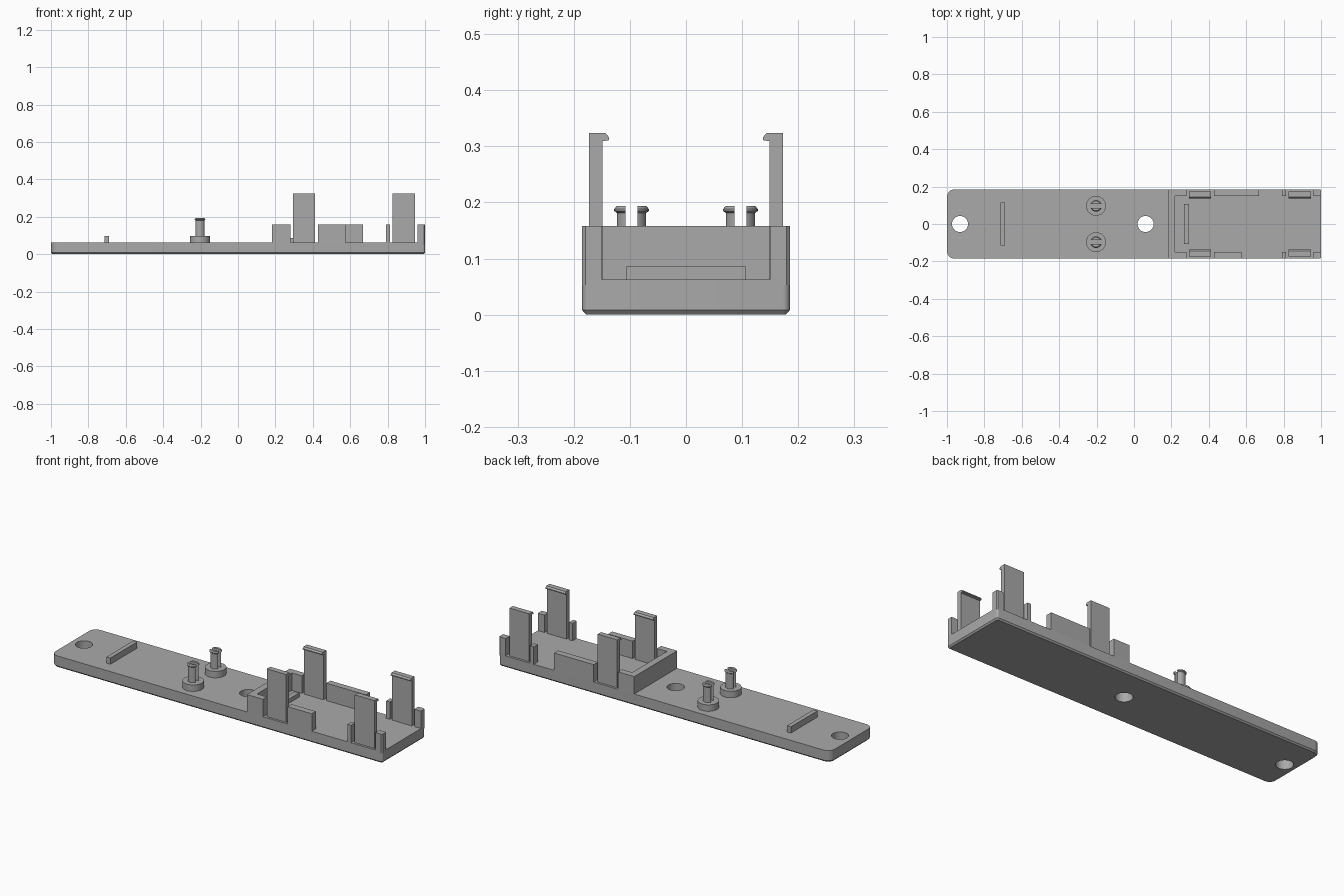
import bpy, bmesh, math
from mathutils import Vector

cube = bpy.data.objects.get("Cube")
if cube:
    bpy.data.objects.remove(cube, do_unlink=True)

grey = bpy.data.materials.new("plain grey plastic")
grey.use_nodes = True
COLOUR = (0.4, 0.4, 0.4, 1)
grey.diffuse_color = COLOUR
grey.node_tree.nodes["Principled BSDF"].inputs["Base Color"].default_value = COLOUR

FLOOR, WALL_TOP, EDGE, INNER = 0.063, 0.158, 0.185, 0.15
SINK = FLOOR - 0.01


def add_object(name, bm):
    bmesh.ops.recalc_face_normals(bm, faces=bm.faces)
    mesh = bpy.data.meshes.new(name)
    bm.to_mesh(mesh)
    bm.free()
    mesh.materials.append(grey)
    obj = bpy.data.objects.new(name, mesh)
    bpy.context.collection.objects.link(obj)
    return obj


def extrude(name, points, offset):
    """Closed 3D outline swept along an offset."""
    bm = bmesh.new()
    face = bm.faces.new([bm.verts.new(p) for p in points])
    result = bmesh.ops.extrude_face_region(bm, geom=[face])
    verts = [g for g in result["geom"] if isinstance(g, bmesh.types.BMVert)]
    bmesh.ops.translate(bm, verts=verts, vec=Vector(offset))
    return add_object(name, bm)


def box(name, x0, x1, y0, y1, z0, z1):
    outline = [(x0, y0, z0), (x1, y0, z0), (x1, y1, z0), (x0, y1, z0)]
    return extrude(name, outline, (0, 0, z1 - z0))


def lathe(name, profile, x, y, steps=32):
    """Solid of revolution from (radius, height) rings."""
    bm = bmesh.new()
    rings = [[bm.verts.new((x + r * math.cos(math.tau * i / steps),
                            y + r * math.sin(math.tau * i / steps), z))
              for i in range(steps)] for r, z in profile]
    for low, high in zip(rings, rings[1:]):
        for i in range(steps):
            j = (i + 1) % steps
            bm.faces.new((low[i], low[j], high[j], high[i]))
    bm.faces.new(rings[0][::-1])
    bm.faces.new(rings[-1])
    return add_object(name, bm)


def cut(obj, cutter):
    mod = obj.modifiers.new("cut", "BOOLEAN")
    mod.operation, mod.solver, mod.object = "DIFFERENCE", "EXACT", cutter
    bpy.context.view_layer.objects.active = obj
    bpy.ops.object.modifier_apply(modifier=mod.name)
    bpy.data.objects.remove(cutter, do_unlink=True)


def smooth(obj):
    bpy.ops.object.select_all(action="DESELECT")
    obj.select_set(True)
    bpy.context.view_layer.objects.active = obj
    bpy.ops.object.shade_smooth_by_angle(angle=math.radians(35))


# Base plate: rounded outline with a chamfer around the underside
def plate_ring(inset):
    ring = []
    corners = [(1, -1, 0.012, 270), (1, 1, 0.012, 0), (-1, 1, 0.04, 90), (-1, -1, 0.04, 180)]
    for sx, sy, radius, start in corners:
        cx, cy = sx * (1 - radius), sy * (EDGE - radius)
        for k in range(7):
            a = math.radians(start + 15 * k)
            r = radius - inset
            ring.append((cx + r * math.cos(a), cy + r * math.sin(a)))
    return ring


bm = bmesh.new()
layers = [[bm.verts.new((x, y, z)) for x, y in plate_ring(inset)]
          for inset, z in ((0.007, 0), (0, 0.008), (0, FLOOR))]
for low, high in zip(layers, layers[1:]):
    for i in range(len(low)):
        j = (i + 1) % len(low)
        bm.faces.new((low[i], low[j], high[j], high[i]))
bm.faces.new(layers[0][::-1])
bm.faces.new(layers[-1])
base = add_object("base_plate", bm)
for hole_x in (-0.93, 0.062):
    cut(base, lathe("hole_cutter", [(0.043, -0.1), (0.043, 0.2)], hole_x, 0))
smooth(base)

# Low ribs across the plate
box("outer_rib", -0.714, -0.69, -0.115, 0.115, SINK, 0.097)
box("tray_rib", 0.268, 0.295, -0.107, 0.107, SINK, 0.086)

# Tray end wall with its two short returns
extrude("tray_end_wall", [(x, y, SINK) for x, y in (
    (0.183, -EDGE), (0.28, -EDGE), (0.28, -INNER), (0.22, -INNER),
    (0.22, INNER), (0.28, INNER), (0.28, EDGE), (0.183, EDGE))],
    (0, 0, WALL_TOP - SINK))

for side, label in ((-1, "right"), (1, "left")):
    # Side walls, thin posts and corner posts
    wall_end = 0.575 if side < 0 else 0.667
    y0, y1 = sorted((side * INNER, side * EDGE))
    box(label + "_side_wall", 0.428, wall_end, y0, y1, SINK, WALL_TOP)
    box(label + "_thin_post", 0.79, 0.812, y0, y1, SINK, WALL_TOP)
    c = 0.006
    extrude(label + "_corner_post", [(x, side * y, SINK) for x, y in (
        (0.96, INNER), (1, INNER), (1, EDGE - c), (1 - c, EDGE), (0.96, EDGE))],
        (0, 0, WALL_TOP - SINK))

    # Snap clips with an inward hooked lip
    hook = [(0.173, SINK), (0.173, 0.324), (0.144, 0.324), (0.137, 0.316),
            (0.137, 0.311), (0.149, 0.309), (0.149, SINK)]
    for x0, x1, place in ((0.295, 0.412), (0.826, 0.945)) and (
            (0.295, 0.412, "inner"), (0.826, 0.945, "outer")):
        extrude(f"{label}_{place}_clip", [(x0, side * y, z) for y, z in hook],
                (x1 - x0, 0, 0))

    # Split peg on a round collar
    px, py = -0.203, side * 0.097
    smooth(lathe(label + "_peg_collar", [(0.053, SINK), (0.053, 0.098)], px, py))
    peg = lathe(label + "_split_peg", [
        (0.026, 0.09), (0.026, 0.181), (0.031, 0.185), (0.031, 0.188),
        (0.026, 0.194)], px, py)
    cut(peg, box("slot_cutter", px - 0.1, px + 0.1, py - 0.011, py + 0.011, 0.098, 0.3))
    smooth(peg)
